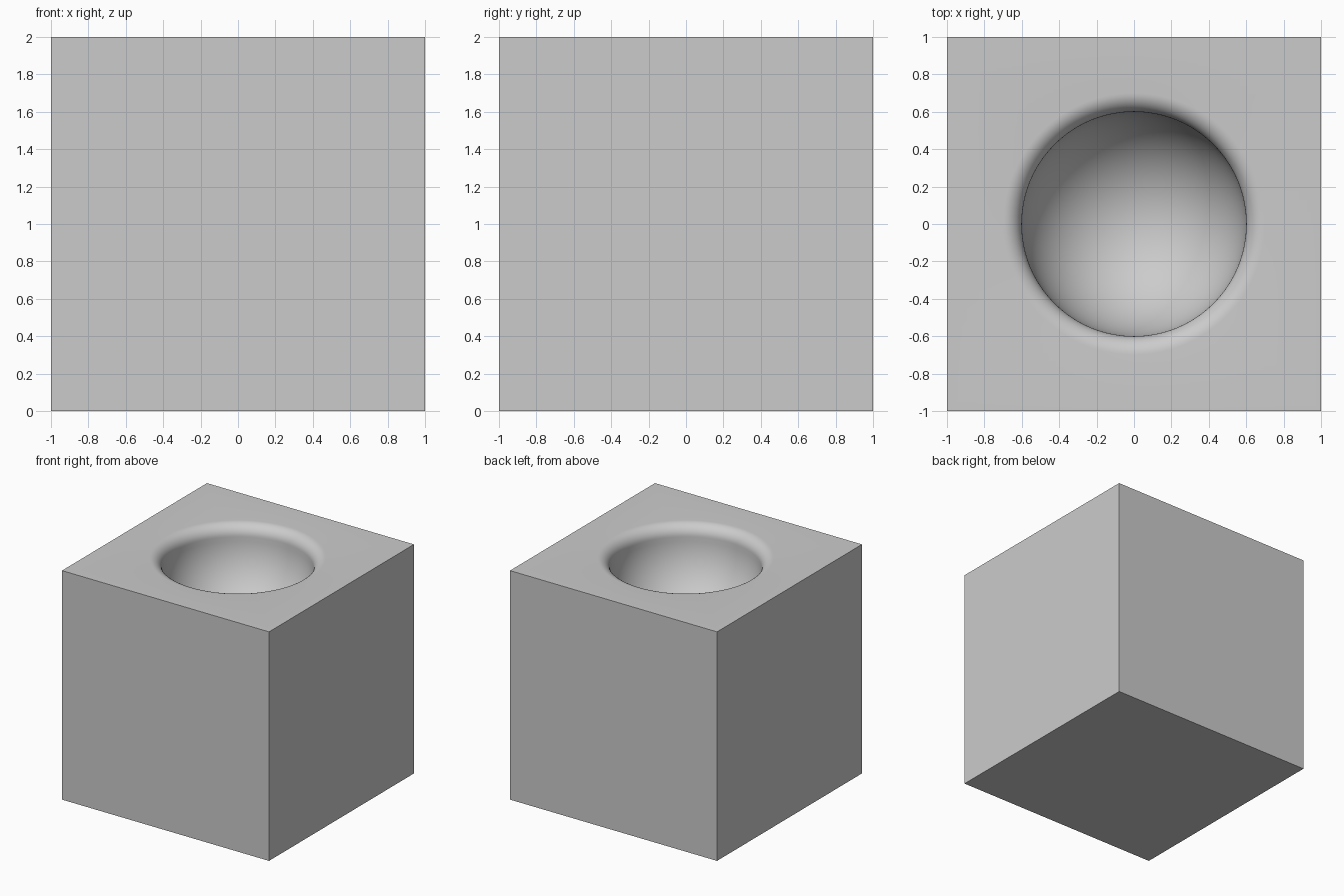
import bpy, bmesh
from math import sin, cos, pi

if "Cube" in bpy.data.objects:
    bpy.data.objects.remove(bpy.data.objects["Cube"])

SEG = 96          # steps around the bowl (multiple of 8 so corners land on steps)
HOLE = 0.6        # bowl radius
LIP = 0.1         # rounded rim radius

bm = bmesh.new()
angles = [2 * pi * i / SEG for i in range(SEG)]


def round_ring(r, z):
    return [bm.verts.new((r * cos(a), r * sin(a), z)) for a in angles]


def square_ring(z):
    ring = []
    for a in angles:
        k = 1 / max(abs(cos(a)), abs(sin(a)))
        ring.append(bm.verts.new((k * cos(a), k * sin(a), z)))
    return ring


# Outer block: square base and square top edge
rings = [square_ring(0), square_ring(2)]

# Rounded lip rolling from the flat top into the bowl
for i in range(11):
    t = pi / 2 * i / 10
    rings.append(round_ring(HOLE + LIP - LIP * sin(t), 2 - LIP + LIP * cos(t)))

# Hemispherical bowl
for i in range(1, 24):
    t = pi / 2 * i / 24
    rings.append(round_ring(HOLE * cos(t), 2 - LIP - HOLE * sin(t)))

# Skin consecutive rings, then close the base and the bowl bottom
for a, b in zip(rings, rings[1:]):
    for i in range(SEG):
        j = (i + 1) % SEG
        bm.faces.new((a[i], a[j], b[j], b[i]))
bm.faces.new(rings[0][::-1])
pole = bm.verts.new((0, 0, 2 - LIP - HOLE))
last = rings[-1]
for i in range(SEG):
    bm.faces.new((last[i], last[(i + 1) % SEG], pole))

mesh = bpy.data.meshes.new("block_with_bowl")
bm.to_mesh(mesh)
bm.free()
block = bpy.data.objects.new("block_with_bowl", mesh)
bpy.context.collection.objects.link(block)

# Smooth bowl and lip, sharp cube edges
bpy.context.view_layer.objects.active = block
block.select_set(True)
bpy.ops.object.shade_smooth_by_angle(angle=pi / 6)
